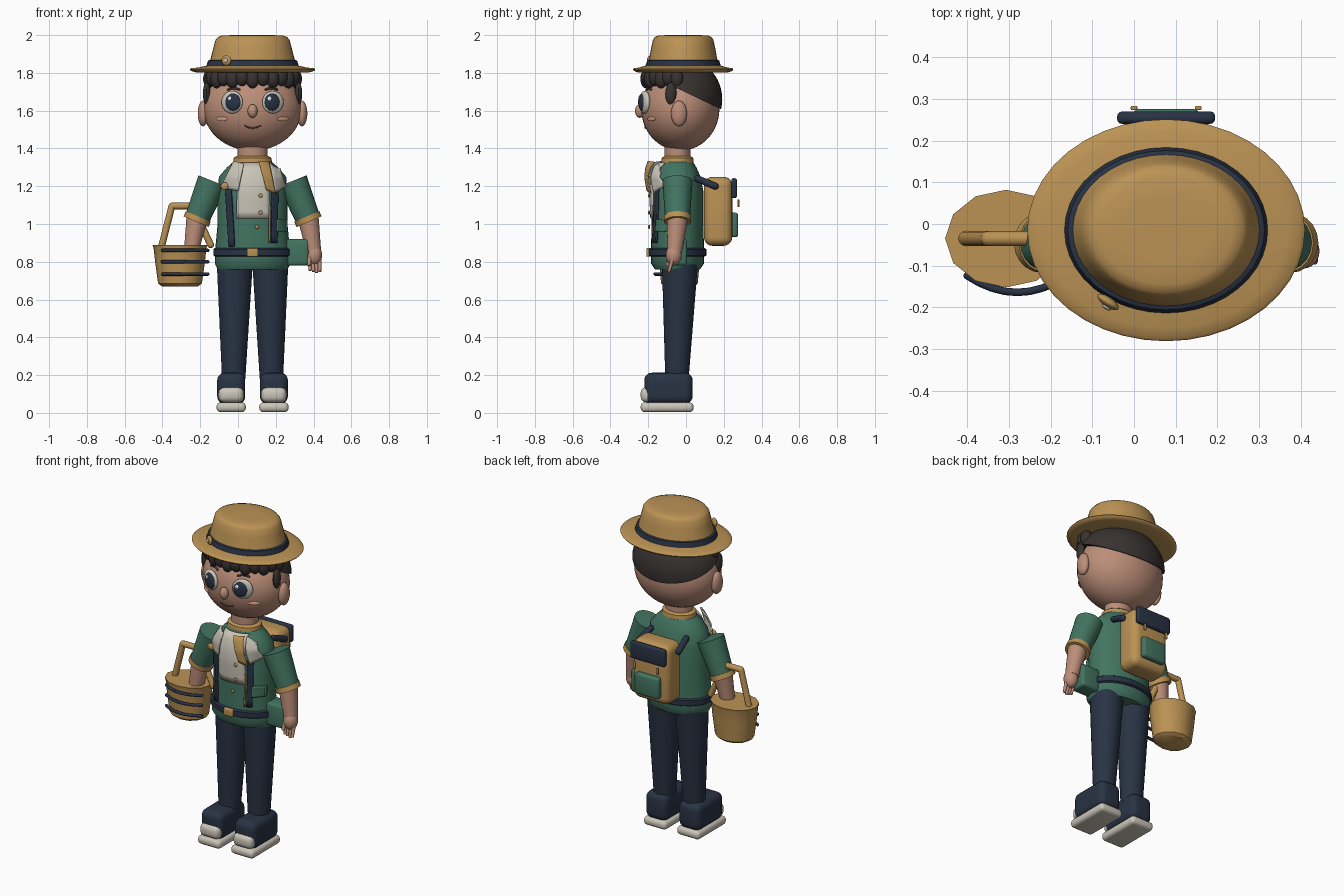
import bpy, bmesh, math
from mathutils import Vector, Matrix

cube = bpy.data.objects.get("Cube")
if cube:
    bpy.data.objects.remove(cube, do_unlink=True)

CX, CY = 0.077, -0.045      # body axis


def material(name, *rgb):
    m = bpy.data.materials.new(name)
    m.use_nodes = True
    m.diffuse_color = (*rgb, 1)
    m.node_tree.nodes["Principled BSDF"].inputs["Base Color"].default_value = (*rgb, 1)
    return m


STRAW = material("straw", 0.50, 0.29, 0.09)
NAVY = material("navy", 0.022, 0.033, 0.058)
GREEN = material("green", 0.055, 0.175, 0.12)
SKIN = material("skin", 0.50, 0.27, 0.19)
CREAM = material("cream", 0.60, 0.56, 0.48)
HAIR = material("dark_hair", 0.04, 0.033, 0.031)
BLUSH = material("blush", 0.62, 0.33, 0.22)
LIP = material("lip_brown", 0.16, 0.06, 0.04)
WHITE = material("white", 0.85, 0.85, 0.85)


def finish(name, bm, mat, angle=40):
    bmesh.ops.recalc_face_normals(bm, faces=bm.faces)
    me = bpy.data.meshes.new(name)
    bm.to_mesh(me)
    bm.free()
    me.materials.append(mat)
    ob = bpy.data.objects.new(name, me)
    bpy.context.collection.objects.link(ob)
    bpy.ops.object.select_all(action="DESELECT")
    ob.select_set(True)
    bpy.context.view_layer.objects.active = ob
    bpy.ops.object.shade_smooth_by_angle(angle=math.radians(angle))
    return ob


def ball(name, c, r, mat, turn=0, seg=24, cut=None):
    """Ellipsoid, optionally turned about z and trimmed by a plane."""
    bm = bmesh.new()
    bmesh.ops.create_uvsphere(bm, u_segments=seg, v_segments=seg * 2 // 3, radius=1)
    m = Matrix.Translation(c) @ Matrix.Rotation(turn, 4, "Z") @ Matrix.Diagonal((*r, 1))
    bm.transform(m)
    if cut:
        res = bmesh.ops.bisect_plane(bm, geom=bm.verts[:] + bm.edges[:] + bm.faces[:],
                                     plane_co=cut[0], plane_no=cut[1], clear_inner=True)
        rim = [g for g in res["geom_cut"] if isinstance(g, bmesh.types.BMEdge)]
        bmesh.ops.contextual_create(bm, geom=rim)
    return finish(name, bm, mat)


def box(name, c, size, mat, bevel=0.01, seg=3):
    bm = bmesh.new()
    bmesh.ops.create_cube(bm, size=1)
    bm.transform(Matrix.Translation(c) @ Matrix.Diagonal((*size, 1)))
    bmesh.ops.bevel(bm, geom=bm.edges[:], offset=bevel, segments=seg, profile=0.5, affect="EDGES")
    return finish(name, bm, mat)


def loft(name, x, y, rings, mat, seg=32, angle=40):
    """Stacked ellipses given as (z, rx, ry)."""
    bm = bmesh.new()
    loops = []
    for z, rx, ry in rings:
        loops.append([bm.verts.new((x + rx * math.cos(a), y + ry * math.sin(a), z))
                      for a in (math.tau * i / seg for i in range(seg))])
    for lo, hi in zip(loops, loops[1:]):
        for i in range(seg):
            j = (i + 1) % seg
            bm.faces.new((lo[i], lo[j], hi[j], hi[i]))
    bm.faces.new(loops[0])
    bm.faces.new(loops[-1])
    return finish(name, bm, mat, angle)


def limb(name, a, b, r0, r1, mat, seg=20):
    """Tapered cylinder between two points."""
    a, b = Vector(a), Vector(b)
    bm = bmesh.new()
    bmesh.ops.create_cone(bm, cap_ends=True, segments=seg, radius1=r0, radius2=r1, depth=(b - a).length)
    bm.transform(Matrix.Translation((a + b) / 2) @ (b - a).to_track_quat("Z", "Y").to_matrix().to_4x4())
    return finish(name, bm, mat)


def path(name, pts, r, mat):
    """Chain of round bars with ball joints."""
    for i, (a, b) in enumerate(zip(pts, pts[1:])):
        limb(f"{name}_{i + 1}", a, b, r, r, mat, 12)
    for i, p in enumerate(pts):
        ball(f"{name}_joint_{i + 1}", p, (r, r, r), mat, seg=12)


# Torso and the draped cloth that follows its front
TORSO = [(0.76, .185, .12), (0.79, .2, .14), (0.84, .2, .14), (1.0, .185, .138), (1.17, .185, .138),
         (1.25, .178, .122), (1.30, .135, .1), (1.335, .095, .078)]
loft("jacket", CX, CY, TORSO, GREEN)


def front_y(x, z):
    for (z0, a0, b0), (z1, a1, b1) in zip(TORSO, TORSO[1:]):
        if z <= z1:
            break
    t = min(max((z - z0) / (z1 - z0), 0), 1)
    u = min(abs((x - CX) / (a0 + (a1 - a0) * t)), 0.95)
    return CY - (b0 + (b1 - b0) * t) * math.sqrt(1 - u * u)


def drape(name, corners, mat, top=0.006, low=0.006, thick=0.008, n=8):
    """Quad panel (top left, top right, bottom right, bottom left) laid on the torso front."""
    tl, tr, br, bl = (Vector(c) for c in corners)
    bm = bmesh.new()
    grid = []
    for j in range(n + 1):
        v = j / n
        row = []
        for i in range(n + 1):
            p = tl.lerp(tr, i / n).lerp(bl.lerp(br, i / n), v)
            row.append(bm.verts.new((p.x, front_y(p.x, p.y) - top - (low - top) * v, p.y)))
        grid.append(row)
    for j in range(n):
        for i in range(n):
            bm.faces.new((grid[j][i], grid[j][i + 1], grid[j + 1][i + 1], grid[j + 1][i]))
    ob = finish(name, bm, mat)
    ob.modifiers.new("thickness", "SOLIDIFY").thickness = thick
    return ob


drape("shirt_panel", [(.0, 1.325), (.16, 1.325), (.175, 1.03), (-.01, 1.03)], CREAM, .02, .006)
drape("right_lapel", [(-.025, 1.335), (.03, 1.32), (.0, 1.175), (-.095, 1.19)], CREAM, .065, .025)
drape("left_lapel", [(.17, 1.325), (.225, 1.29), (.255, 1.2), (.2, 1.165)], CREAM, .065, .025)
drape("scarf_end", [(.11, 1.335), (.165, 1.33), (.2, 1.16), (.15, 1.18)], STRAW, .085, .04)
drape("right_strap", [(-.07, 1.19), (-.04, 1.19), (-.02, .88), (-.05, .88)], NAVY, .015, .015, .014)
drape("left_strap", [(.185, 1.24), (.215, 1.24), (.21, .9), (.18, .9)], NAVY, .015, .015, .014)
drape("jacket_trim", [(.165, 1.1), (.172, 1.1), (.172, .9), (.165, .9)], STRAW, .012, .012)
drape("chest_pocket", [(.205, 1.025), (.262, 1.02), (.262, .96), (.205, .96)], GREEN, .016, .016, .015)
for i, z in enumerate((1.15, 1.06, .985)):
    ball(f"button_{i + 1}", (.12 - .02 * (i == 2), front_y(.12, z) - .016, z), (.011, .006, .011), STRAW, seg=12)
ball("lapel_pin", (-.07, front_y(-.07, 1.2) - .04, 1.2), (.022, .01, .02), STRAW, seg=12)

# Belt, buckle, hip pouch, collar, neck
loft("belt", CX, CY, [(.828, .2, .145), (.834, .208, .153), (.866, .208, .153), (.872, .2, .145)], NAVY)
box("belt_buckle", (CX, CY - .155, .85), (.06, .02, .045), STRAW, .005)
box("hip_pouch", (.312, -.045, .85), (.125, .1, .14), GREEN, .015)
loft("scarf_collar", CX, CY, [(1.315, .095, .078), (1.325, .103, .086), (1.35, .1, .083), (1.36, .085, .07)], STRAW)
loft("neck", CX, CY, [(1.3, .08, .07), (1.45, .08, .07)], SKIN)

# Arms, legs and shoes, mirrored about the body axis
for side, s in (("left", 1), ("right", -1)):
    def at(dx, y, z):
        return (CX + s * dx, y, z)

    limb(side + "_sleeve", at(.292, CY, 1.03), at(.212, CY, 1.228), .066, .08, GREEN)
    limb(side + "_sleeve_cuff", at(.299, CY, 1.012), at(.287, CY, 1.04), .072, .072, STRAW)
    limb(side + "_forearm", at(.325, -.06, .85), at(.295, CY, 1.03), .039, .056, SKIN)
    ball(side + "_hand", at(.328, -.065, .835), (.04, .042, .055), SKIN)
    for k in range(4):
        x = .302 + .017 * k
        limb(f"{side}_finger_{k + 1}", at(x + .003, -.09, .742 + .006 * abs(k - 2)), at(x, -.07, .82),
             .008, .012, SKIN, 10)
    limb(side + "_thumb", at(.298, -.1, .78), at(.305, -.08, .84), .009, .013, SKIN, 10)

    for i, (z0, x0, r0, y0) in enumerate([(.18, .1, .062, -.048)]):
        limb(side + "_trouser_leg", at(x0, y0, z0), at(.094, -.032, .8), r0, .096, NAVY, 28)
    box(side + "_shoe", at(.113, -.093, .13), (.148, .256, .165), NAVY, .04, 5)
    box(side + "_shoe_toe", at(.113, -.205, .096), (.132, .07, .08), CREAM, .03, 4)
    box(side + "_shoe_sole", at(.113, -.1, .03), (.155, .28, .052), CREAM, .022, 4)
ball("knee_patch", (.236, -.055, .31), (.006, .012, .028), STRAW, seg=12)

# Head and face
HC, HR = Vector((CX, -.03, 1.61)), Vector((.26, .207, .222))


def face(dx, z, out=0.0):
    u, w = dx / HR.x, (z - HC.z) / HR.z
    return (CX + dx, HC.y - HR.y * math.sqrt(1 - u * u - w * w) - out, z)


ball("head", HC, HR, SKIN, seg=40)
ball("nose", face(0, 1.598, .008), (.026, .025, .036), SKIN)
path("mouth", [face(.01 * k, 1.508 + .0007 * k * k, .001) for k in range(-4, 5)], .004, LIP)
for side, s in (("left", 1), ("right", -1)):
    t = s * .35
    ball(side + "_ear", (CX + s * .262, -.037, 1.585), (.028, .042, .068), SKIN)
    ball(side + "_eye", face(s * .108, 1.645, .003), (.06, .022, .06), CREAM, t)
    ball(side + "_iris", face(s * .105, 1.645, .016), (.044, .015, .046), NAVY, t)
    ball(side + "_eye_glint", face(s * .105 - .014, 1.662, .03), (.012, .005, .013), WHITE, t, 12)
    ball(side + "_cheek", face(s * .163, 1.556, 0), (.036, .007, .012), BLUSH, s * .6)
    path(side + "_eyebrow", [face(s * (.07 + .02 * k), 1.712 + .006 * k * (3 - k) / 2, .004)
                             for k in range(4)], .006, HAIR)
    # Sideburn
    ball(side + "_sideburn", (CX + s * .243, -.08, 1.69), (.02, .03, .06), HAIR, seg=12)

# Hair cap trimmed by a sloping plane, with a curly fringe
ball("hair_cap", (CX, -.03, 1.66), (.268, .222, .225), HAIR, seg=40,
     cut=((CX, -.05, 1.72), (0, .43, .9)))
for k in range(13):
    a = (k - 6) * .24
    ball(f"fringe_curl_{k + 1}",
         (CX + .232 * math.sin(a), -.025 - .185 * math.cos(a), 1.768 + .012 * (k % 2)),
         (.036, .032, .05), HAIR, a, 14)

# Hat
HY = -.015
loft("hat_brim", CX, HY, [(1.806, .2, .17), (1.803, .3, .24), (1.81, .326, .26), (1.818, .333, .266),
                          (1.825, .326, .26), (1.828, .29, .235), (1.84, .235, .195)], STRAW, 40, 60)
loft("hat_crown", CX, HY, [(1.82, .238, .193), (1.86, .226, .183), (1.93, .208, .17), (1.975, .196, .16),
                           (1.99, .183, .15), (1.998, .16, .13), (2.0, .1, .08)], STRAW, 40, 60)
loft("hat_band", CX, HY, [(1.83, .236, .19), (1.834, .245, .2), (1.865, .236, .191), (1.869, .226, .183)], NAVY, 40)
ball("hat_badge", (-.062, HY - .172, 1.866), (.03, .012, .027), STRAW, -.6)
ball("hat_badge_centre", (-.066, HY - .184, 1.866), (.013, .006, .012), CREAM, -.6, 12)

# Backpack
box("backpack", (CX, .17, 1.067), (.25, .15, .365), STRAW, .045, 5)
box("backpack_flap", (CX, .255, 1.19), (.235, .03, .105), NAVY, .012)
box("backpack_pocket", (CX, .255, .995), (.16, .042, .13), GREEN, .015)
for s in (-1, 1):
    box("backpack_tab", (CX + s * .077, .278, 1.11), (.016, .01, .04), STRAW, .003)
    path("shoulder_strap", [(CX + s * .135, .155, 1.2), (CX + s * .12, .06, 1.24)], .018, NAVY)

# Basket with handle and front bands
BX, BY = -.307, -.035
loft("basket", BX, BY, [(.67, .095, .08), (.685, .116, .097), (.8, .132, .108), (.875, .14, .113),
                        (.89, .146, .117)], STRAW, 12)
path("basket_handle", [(-.405, BY, .88), (-.35, BY, 1.095), (-.24, BY, 1.095), (-.145, BY, .89)], .018, STRAW)
for i, z in enumerate((.86, .8, .735)):
    path(f"basket_band_{i + 1}", [(-.28 + .03 * k, -.164 + .0025 * k * k, z) for k in range(-4, 5)], .009, NAVY)
